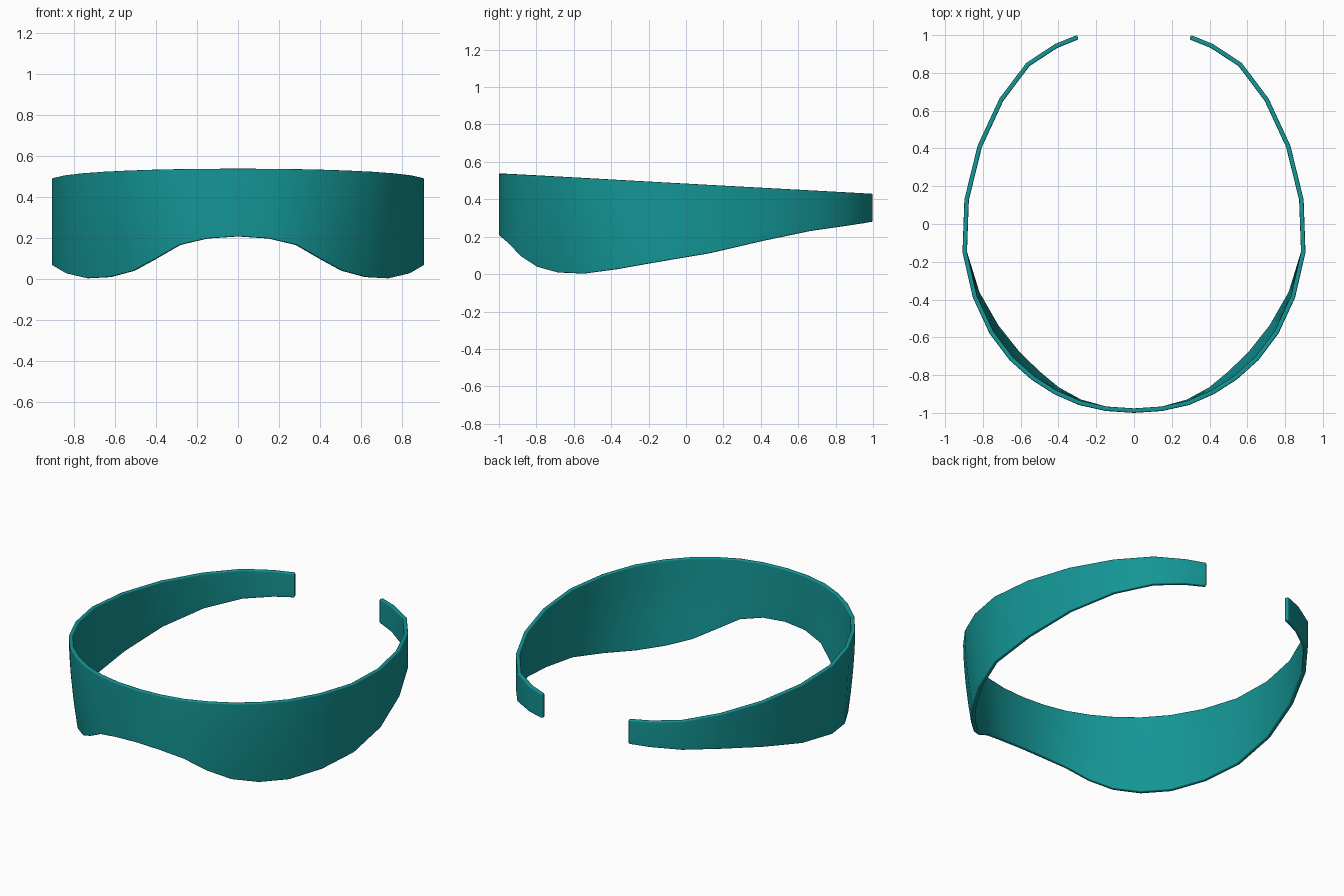
import bpy
import math

if "Cube" in bpy.data.objects:
    bpy.data.objects.remove(bpy.data.objects["Cube"])

# Right half stations: top x, y, then bottom inward shift dx, dy and bottom z
HALF = [
    (0.00, -1.00, 0.0, 0.0, 0.207),
    (0.15, -0.99, 0.0, 0.0, 0.197),
    (0.293, -0.958, -0.005, 0.006, 0.165),
    (0.425, -0.90, -0.015, 0.015, 0.095),
    (0.545, -0.823, -0.03, 0.025, 0.038),
    (0.66, -0.72, -0.033, 0.032, 0.008),
    (0.765, -0.58, -0.027, 0.032, 0.002),
    (0.853, -0.39, -0.013, 0.02, 0.026),
    (0.908, -0.15, 0.0, 0.0, 0.065),
    (0.898, 0.13, 0.0, 0.0, 0.112),
    (0.828, 0.415, 0.0, 0.0, 0.178),
    (0.712, 0.665, 0.0, 0.0, 0.23),
    (0.57, 0.853, 0.0, 0.0, 0.257),
    (0.418, 0.953, 0.0, 0.0, 0.272),
    (0.302, 1.00, 0.0, 0.0, 0.28),
]
ROWS = 5
left = [(-x, y, -dx, dy, z) for x, y, dx, dy, z in HALF[:0:-1]]
stations = left + HALF

# Curved visor wall, leaning in towards its lower edge
verts, faces = [], []
for x, y, dx, dy, zb in stations:
    zt = 0.538 - 0.054 * (y + 1)
    for j in range(ROWS):
        t = j / (ROWS - 1)
        lean = (1 - t) ** 1.7
        verts.append((x + dx * lean, y + dy * lean, zb + (zt - zb) * t))
for i in range(len(stations) - 1):
    for j in range(ROWS - 1):
        a, b = i * ROWS + j, (i + 1) * ROWS + j
        faces.append((a, b, b + 1, a + 1))

mesh = bpy.data.meshes.new("visor_band")
mesh.from_pydata(verts, [], faces)
band = bpy.data.objects.new("visor_band", mesh)
bpy.context.collection.objects.link(band)

# Wall thickness and softened rims
solid = band.modifiers.new("thickness", 'SOLIDIFY')
solid.thickness = 0.024
solid.offset = -1
bevel = band.modifiers.new("soft_rim", 'BEVEL')
bevel.width = 0.006
bevel.segments = 2
bevel.limit_method = 'ANGLE'
bevel.angle_limit = math.radians(60)

bpy.context.view_layer.objects.active = band
band.select_set(True)
bpy.ops.object.convert(target='MESH')
bpy.ops.object.shade_smooth_by_angle(angle=math.radians(50))
band.modifiers.new("even_shading", 'WEIGHTED_NORMAL').keep_sharp = True

# Teal colour
teal = bpy.data.materials.new("teal")
teal.diffuse_color = (0.007, 0.30, 0.30, 1)
teal.use_nodes = True
teal.node_tree.nodes["Principled BSDF"].inputs["Base Color"].default_value = teal.diffuse_color
band.data.materials.append(teal)
